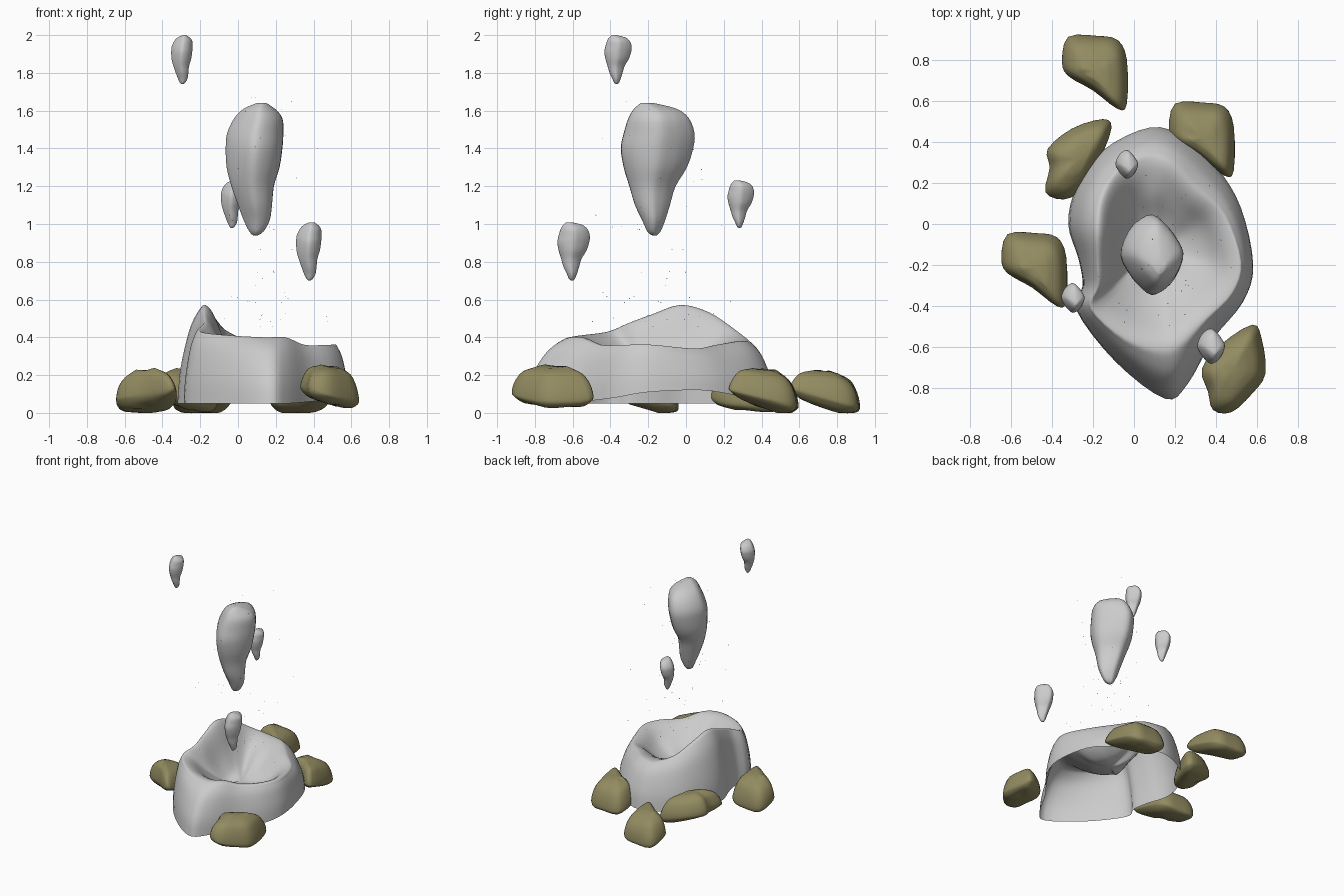
import bpy, bmesh, random
from mathutils import Vector
from math import sin, cos, pi

if "Cube" in bpy.data.objects:
    bpy.data.objects.remove(bpy.data.objects["Cube"])

random.seed(4)


def spline(pts, n, closed):
    """Smooth curve through points, n steps per span."""
    out, m = [], len(pts)
    get = (lambda i: pts[i % m]) if closed else (lambda i: pts[max(0, min(m - 1, i))])
    for i in range(m if closed else m - 1):
        a, b, c, d = (get(i + k) for k in (-1, 0, 1, 2))
        for s in range(n):
            t = s / n
            out.append(0.5 * (2 * b + (c - a) * t + (2 * a - 5 * b + 4 * c - d) * t * t
                              + (3 * b - a - 3 * c + d) * t ** 3))
    if not closed:
        out.append(pts[-1].copy())
    return out


def loft(name, rings, n=4, cap_bottom=True, mat=None):
    """Smooth skin through control rings, capped at the top and optionally the bottom."""
    rings = [spline(r, n, True) for r in rings]
    cols = [spline(list(c), n, False) for c in zip(*rings)]
    bm = bmesh.new()
    vs = [[bm.verts.new(p) for p in c] for c in cols]
    w = len(vs)
    for i in range(w):
        a, b = vs[i], vs[(i + 1) % w]
        for j in range(len(a) - 1):
            bm.faces.new((a[j], b[j], b[j + 1], a[j + 1]))
    for end in ([0, -1] if cap_bottom else [-1]):
        ring = [c[end] for c in vs]
        mid = bm.verts.new(sum((v.co for v in ring), Vector()) / w)
        for i in range(w):
            f = (ring[i], ring[(i + 1) % w], mid)
            bm.faces.new(f if end == -1 else f[::-1])
    return finish(name, bm, True, mat)


def finish(name, bm, smooth, mat=None):
    me = bpy.data.meshes.new(name)
    bm.to_mesh(me)
    bm.free()
    for p in me.polygons:
        p.use_smooth = smooth
    ob = bpy.data.objects.new(name, me)
    bpy.context.collection.objects.link(ob)
    if mat:
        me.materials.append(mat)
    return ob


# Crater: base x, y, z then rim x, y, z for each column
columns = [
    (.15, -.85, .05, .14, -.60, .40), (.26, -.78, .05, .25, -.55, .40),
    (.385, -.56, .06, .35, -.45, .36), (.53, -.38, .08, .47, -.33, .36),
    (.58, -.20, .11, .51, -.18, .36), (.52, .08, .12, .43, .04, .34),
    (.40, .28, .09, .30, .16, .36), (.25, .42, .06, .18, .28, .38),
    (.08, .47, .05, .06, .31, .385), (-.15, .36, .05, -.07, .25, .44),
    (-.28, .18, .05, -.15, .12, .53), (-.32, 0, .05, -.17, -.03, .57),
    (-.27, -.17, .05, -.17, -.18, .52), (-.25, -.30, .05, -.17, -.30, .475),
    (-.28, -.42, .05, -.20, -.41, .43), (-.09, -.67, .05, -.04, -.55, .41)]
ridge = {7: .03, 8: .05, 9: .0, 11: -.02, 12: -.04, 13: -.04, 4: -.02, 5: -.02}
floor = Vector((.12, -.13, .20))


def mix(a, b, s, f):
    p = a.lerp(b, s)
    p.z = a.z + (b.z - a.z) * f
    return p


base = [Vector(c[:3]) for c in columns]
rim = [Vector(c[3:]) for c in columns]
rings = [[mix(a, b, s, f) for a, b in zip(base, rim)]
         for s, f in ((0, 0), (.1, .35), (.42, .75), (.76, .95), (1, 1))]
for s, f, k in ((.15, .14, .3), (.38, .55, 1), (.62, .88, .8), (.85, 1, .3)):
    ring = [mix(b, floor, s, f) for b in rim]
    for i, dz in ridge.items():
        ring[i].z += dz * k
    rings.append(ring)
loft("crater", rings, 4, cap_bottom=False)

# Falling stones: z, left, right, front, back of the large one
outline = [(.94, .08, .105, -.18, -.155), (.96, .06, .135, -.205, -.135),
           (1.02, .03, .168, -.232, -.11), (1.10, 0, .18, -.27, -.085),
           (1.20, -.035, .19, -.30, -.055), (1.30, -.06, .22, -.33, .005),
           (1.40, -.065, .235, -.345, .038), (1.48, -.058, .24, -.33, .045),
           (1.56, -.02, .235, -.305, .015), (1.61, .03, .195, -.275, -.05),
           (1.64, .10, .15, -.24, -.17)]
anchor = Vector((.0875, -.15, 1.29))
for name, pos, s in (("large_falling_stone", anchor, 1),
                     ("top_falling_stone", Vector((-.297, -.36, 1.87)), .37),
                     ("front_falling_stone", Vector((.375, -.595, .855)), .44),
                     ("back_falling_stone", Vector((-.035, .29, 1.105)), .36)):
    rings = []
    for z, x0, x1, y0, y1 in outline:
        ring = []
        for k in range(12):
            a = 2 * pi * k / 12
            r = 1 - (.16 if sin(2 * a) > 0 else .05) * abs(sin(2 * a))  # diamond section
            p = Vector(((x0 + x1) / 2 + r * cos(a) * (x1 - x0) / 2,
                        (y0 + y1) / 2 + r * sin(a) * (y1 - y0) / 2, z))
            ring.append(pos + (p - anchor) * s)
        rings.append(ring)
    loft(name, rings, 3)

# Olive ground stones: tilted underside, domed top
olive = bpy.data.materials.new("olive_stone")
olive.diffuse_color = (.29, .26, .12, 1)
olive.use_nodes = True
olive.node_tree.nodes["Principled BSDF"].inputs["Base Color"].default_value = olive.diffuse_color
shape_a = [(-.16, .05), (-.13, .17), (.01, .175), (.11, .155), (.155, .06),
           (.155, -.155), (.11, -.18), (-.01, -.09), (-.13, -.02)]
shape_b = [(-.15, .05), (-.03, .15), (.12, .195), (.16, .15), (.10, -.01),
           (.03, -.14), (-.07, -.195), (-.16, -.16), (-.14, -.04)]
shape_c = [(-.155, .0), (-.06, .12), (.09, .215), (.135, .15), (.155, -.02),
           (.09, -.12), (-.01, -.21), (-.10, -.2), (-.125, -.11)]
levels = ((.4, 0), (.75, .06), (.96, .18), (1, .32), (.92, .58), (.72, .85), (.35, 1))
for name, shape, cx, cy, z0, h, tx, ty in (
        ("back_ground_stone", shape_a, -.19, .74, .025, .195, 0, -.25),
        ("back_right_ground_stone", shape_a, .33, .415, .025, .205, 0, -.25),
        ("left_ground_stone", shape_a, -.485, -.22, .025, .2, 0, -.25),
        ("back_left_ground_stone", shape_b, -.27, .315, .025, .2, -.22, 0),
        ("front_right_ground_stone", shape_c, .485, -.705, .045, .2, -.22, 0)):
    rings = []
    for s, f in levels:
        ring = []
        for x, y in shape:
            x, y = x * s, y * s
            z = z0 + h * f + (tx * x + ty * y) * (1.2 - f * .7) + random.uniform(-.006, .006)
            ring.append(Vector((cx + x, cy + y, max(z, 0))))
        rings.append(ring)
    loft(name, rings, 3, mat=olive)

# Dust specks
bm = bmesh.new()
for i in range(60):
    z = min(1.67, .45 + random.expovariate(2.2))
    p = Vector((random.gauss(.12, .12), random.gauss(-.13, .17), z))
    v = [bm.verts.new(p + Vector(o) * .003) for o in
         ((1, 0, -.5), (-.5, .9, -.5), (-.5, -.9, -.5), (0, 0, 1))]
    for f in ((0, 2, 1), (0, 1, 3), (1, 2, 3), (2, 0, 3)):
        bm.faces.new([v[k] for k in f])
finish("dust_specks", bm, False)
